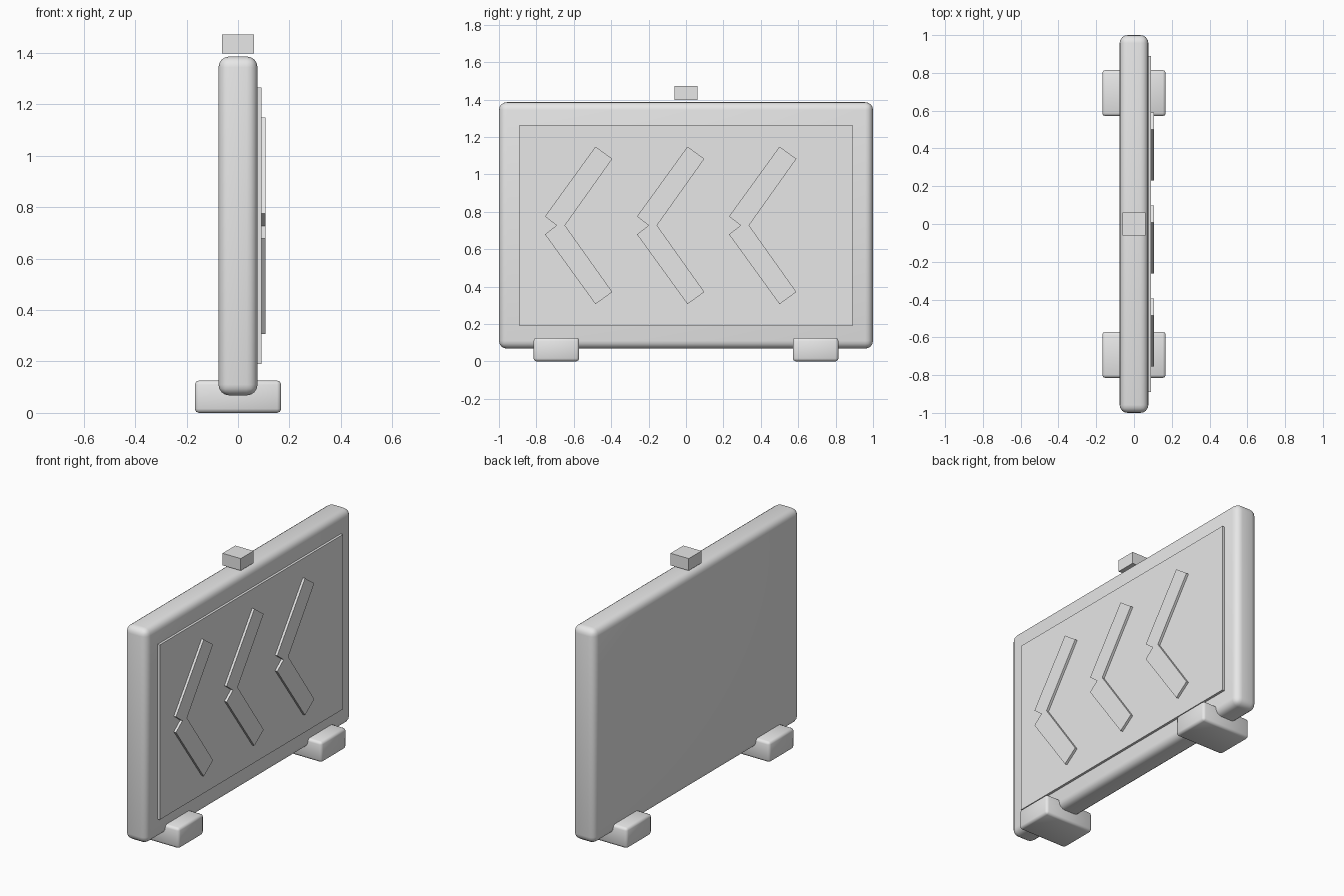
import bpy, bmesh

if "Cube" in bpy.data.objects:
    bpy.data.objects.remove(bpy.data.objects["Cube"])

grey = bpy.data.materials.new("light_grey")
grey.diffuse_color = (0.8, 0.8, 0.8, 1)
grey.use_nodes = True
grey.node_tree.nodes["Principled BSDF"].inputs["Base Color"].default_value = grey.diffuse_color


def finish(name, bm, smooth=False):
    bmesh.ops.recalc_face_normals(bm, faces=bm.faces[:])
    me = bpy.data.meshes.new(name)
    bm.to_mesh(me)
    bm.free()
    for p in me.polygons:
        p.use_smooth = smooth
    me.materials.append(grey)
    ob = bpy.data.objects.new(name, me)
    bpy.context.collection.objects.link(ob)
    return ob


def box(name, lo, hi, bevel=0, segments=3):
    """Box between two corners, with optional rounded, smooth edges."""
    bm = bmesh.new()
    bmesh.ops.create_cube(bm, size=1)
    for v in bm.verts:
        v.co = [(a + b) / 2 + c * (b - a) for a, b, c in zip(lo, hi, v.co)]
    if bevel:
        bmesh.ops.bevel(bm, geom=bm.edges[:], offset=bevel, segments=segments,
                        profile=0.5, affect='EDGES')
    return finish(name, bm, smooth=bool(bevel))


def chevron(name, y, z, x0, x1):
    """Left-pointing arrow with a notched tip, extruded along x."""
    upper = [(-0.107, 0.048), (0.163, 0.421), (0.253, 0.356)]
    outline = ([(-0.045, 0)] + upper + [(0.0, 0)]
               + [(a, -b) for a, b in reversed(upper)])
    bm = bmesh.new()
    face = bm.faces.new([bm.verts.new((x0, y + a, z + b)) for a, b in outline])
    ext = bmesh.ops.extrude_face_region(bm, geom=[face], use_keep_orig=True)
    for g in ext["geom"]:
        if isinstance(g, bmesh.types.BMVert):
            g.co.x = x1
    return finish(name, bm)


# Main board with rounded edges
box("board", (-0.076, -1, 0.068), (0.076, 1, 1.386), 0.042, 4)

# Raised display plate on the right-hand face
box("display_plate", (0.074, -0.89, 0.19), (0.091, 0.89, 1.265))

# Three arrows on the plate
for i in range(3):
    chevron(f"arrow_{i + 1}", -0.647 + 0.492 * i, 0.727, 0.089, 0.106)

# Small block hovering over the top edge
box("top_block", (-0.062, -0.062, 1.398), (0.062, 0.062, 1.472))

# Two feet across the bottom edge
for side, y in (("front", -0.693), ("back", 0.693)):
    box(f"{side}_foot", (-0.168, y - 0.122, 0), (0.168, y + 0.122, 0.126), 0.016, 2)
